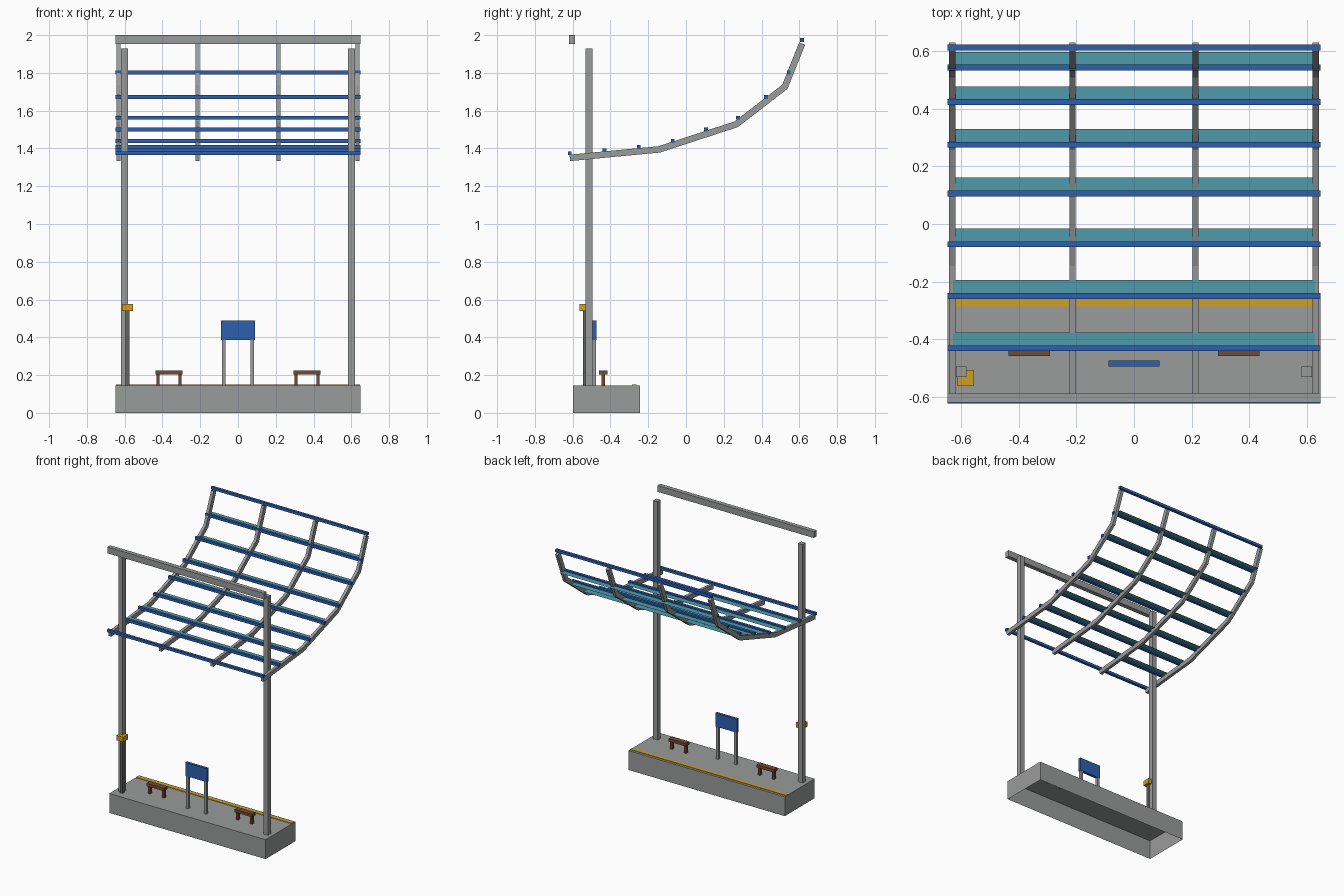
import bpy, bmesh
from mathutils import Vector

if "Cube" in bpy.data.objects:
    bpy.data.objects.remove(bpy.data.objects["Cube"])


def material(name, rgb):
    m = bpy.data.materials.new(name)
    m.diffuse_color = (*rgb, 1)
    m.use_nodes = True
    m.node_tree.nodes["Principled BSDF"].inputs["Base Color"].default_value = m.diffuse_color
    return m


GREY = material("concrete_grey", (0.32, 0.33, 0.325))
DARK = material("dark_grey", (0.12, 0.122, 0.12))
BLUE = material("blue", (0.026, 0.115, 0.43))
TEAL = material("teal", (0.076, 0.33, 0.40))
YELLOW = material("yellow", (0.61, 0.35, 0.017))
BROWN = material("brown", (0.17, 0.07, 0.03))


def finish(bm, name, mat):
    mesh = bpy.data.meshes.new(name)
    bm.to_mesh(mesh)
    bm.free()
    mesh.materials.append(mat)
    ob = bpy.data.objects.new(name, mesh)
    bpy.context.collection.objects.link(ob)
    return ob


def box(name, mat, x, y, z, open_bottom=False):
    """Box from (min, max) pairs on each axis."""
    bm = bmesh.new()
    bmesh.ops.create_cube(bm, size=1)
    for v in bm.verts:
        for i, (lo, hi) in enumerate((x, y, z)):
            v.co[i] = lo if v.co[i] < 0 else hi
    if open_bottom:
        bm.normal_update()
        down = [f for f in bm.faces if f.normal.z < -0.5]
        bmesh.ops.delete(bm, geom=down, context='FACES_ONLY')
    return finish(bm, name, mat)


def span(c, w):
    return (c - w / 2, c + w / 2)


def rafter(name, mat, path, x, width, depth):
    """Square bar following a (y, z) path with mitred corners."""
    pts = [Vector(p) for p in path]
    dirs = [(b - a).normalized() for a, b in zip(pts, pts[1:])]
    bm = bmesh.new()
    rings = []
    for i, p in enumerate(pts):
        d0, d1 = dirs[max(i - 1, 0)], dirs[min(i, len(dirs) - 1)]
        t = (d0 + d1).normalized()
        n = Vector((-t.y, t.x)) * (depth / 2 / t.dot(d0))
        ring = []
        for sx, s in ((-1, -1), (1, -1), (1, 1), (-1, 1)):
            q = p + n * s
            ring.append(bm.verts.new((x + sx * width / 2, q.x, q.y)))
        rings.append(ring)
    for a, b in zip(rings, rings[1:]):
        for i in range(4):
            j = (i + 1) % 4
            bm.faces.new((a[i], a[j], b[j], b[i]))
    bm.faces.new(rings[0])
    bm.faces.new(rings[-1])
    bmesh.ops.recalc_face_normals(bm, faces=bm.faces)
    return finish(bm, name, mat)


# Hollow platform with a safety stripe along its back edge
TOP = 0.145
box("platform", GREY, (-0.648, 0.648), (-0.598, -0.244), (0, TOP), open_bottom=True)
box("safety_stripe", YELLOW, (-0.646, 0.646), (-0.287, -0.261), (TOP, TOP + 0.004))

# Tall posts and the header beam
for side, s in (("left", -1), ("right", 1)):
    box(f"post_{side}", GREY, span(0.601 * s, 0.037), span(-0.514, 0.037), (TOP, 1.93))
box("header_beam", GREY, (-0.648, 0.648), (-0.62, -0.587), (1.953, 2.0))

# Curved canopy rafters
curve = [(-0.615, 1.35), (-0.142, 1.395), (0.266, 1.528), (0.523, 1.726), (0.615, 1.955)]
for i, x in enumerate((-0.632, -0.214, 0.214, 0.632)):
    rafter(f"rafter_{i + 1}", GREY, curve, x, 0.022, 0.034)

# Purlins across the rafters, with flat slats behind all but the end ones
purlins = [(-0.615, 1.374), (-0.432, 1.390), (-0.25, 1.407), (-0.07, 1.440),
           (0.106, 1.500), (0.276, 1.562), (0.424, 1.672), (0.544, 1.802), (0.614, 1.974)]
for i, (y, z) in enumerate(purlins):
    box(f"purlin_{i + 1}", BLUE, (-0.648, 0.648), span(y, 0.02), span(z, 0.02))
    if 0 < i < len(purlins) - 1:
        bm = bmesh.new()
        bm.faces.new([bm.verts.new((px, py, z)) for px, py in (
            (-0.63, y), (0.63, y), (0.63, y + 0.055), (-0.63, y + 0.055))])
        finish(bm, f"slat_{i}", TEAL)

# Ticket box on a stand
box("ticket_stand", DARK, span(-0.585, 0.022), span(-0.535, 0.022), (TOP, 0.54))
box("ticket_box", YELLOW, span(-0.585, 0.056), span(-0.535, 0.056), (0.54, 0.577))

# Sign board on two legs
box("sign_board", BLUE, (-0.089, 0.089), (-0.495, -0.475), (0.387, 0.488))
for side, s in (("left", -1), ("right", 1)):
    box(f"sign_leg_{side}", GREY, span(0.075 * s, 0.019), span(-0.485, 0.018), (TOP, 0.39))

# Benches
for side, s in (("left", -1), ("right", 1)):
    cx = 0.365 * s
    box(f"bench_seat_{side}", BROWN, span(cx, 0.144), span(-0.438, 0.043), (0.204, 0.225))
    for k in (-1, 1):
        box(f"bench_leg_{side}", BROWN, span(cx + 0.058 * k, 0.016), span(-0.438, 0.02), (TOP, 0.205))
